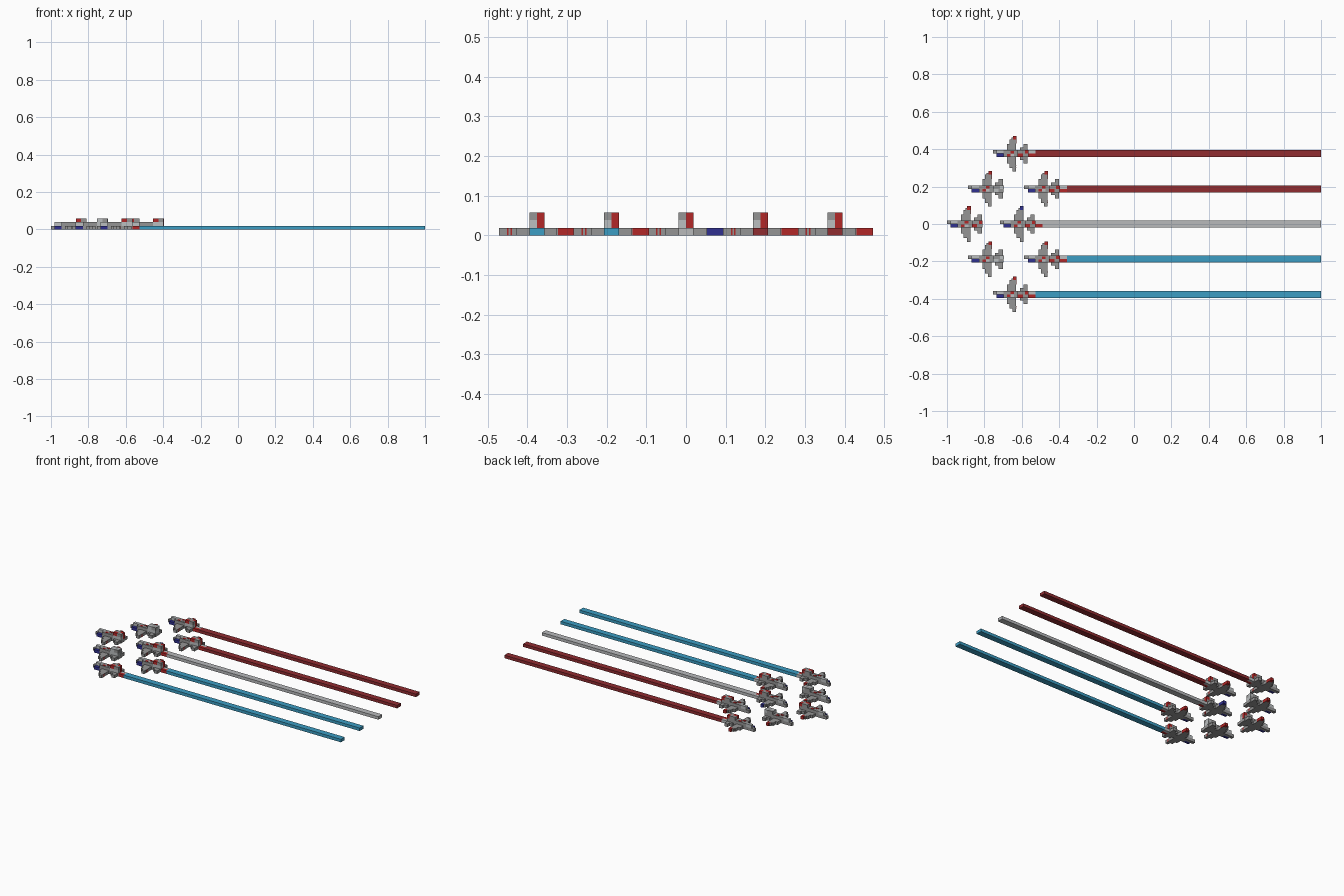
import bpy
import bmesh
from mathutils import Vector

cube = bpy.data.objects.get("Cube")
if cube:
    bpy.data.objects.remove(cube, do_unlink=True)

U = 0.019  # size of one building block


def material(name, red, green, blue):
    mat = bpy.data.materials.new(name)
    mat.use_nodes = True
    colour = (red, green, blue, 1)
    mat.diffuse_color = colour
    mat.node_tree.nodes["Principled BSDF"].inputs["Base Color"].default_value = colour
    return mat


grey = material("hull grey", 0.3, 0.3, 0.3)
light = material("light grey", 0.5, 0.52, 0.53)
red = material("marking red", 0.45, 0.02, 0.02)
navy = material("marking blue", 0.03, 0.03, 0.28)
smoke_red = material("smoke red", 0.28, 0.025, 0.03)
smoke_blue = material("smoke blue", 0.045, 0.34, 0.55)
smoke_white = material("smoke white", 0.48, 0.49, 0.5)


def block_mesh(name, blocks):
    """Mesh of boxes, each given as material, (x range), (y range), (z range) in blocks."""
    bm = bmesh.new()
    mats = []
    for mat, xs, ys, zs in blocks:
        if mat not in mats:
            mats.append(mat)
        low = Vector((xs[0], ys[0], zs[0])) * U
        high = Vector((xs[1], ys[1], zs[1])) * U
        made = bmesh.ops.create_cube(bm, size=1)["verts"]
        bmesh.ops.scale(bm, vec=high - low, verts=made)
        bmesh.ops.translate(bm, vec=(low + high) / 2, verts=made)
        for face in {f for v in made for f in v.link_faces}:
            face.material_index = mats.index(mat)
    mesh = bpy.data.meshes.new(name)
    bm.to_mesh(mesh)
    bm.free()
    for mat in mats:
        mesh.materials.append(mat)
    return mesh


def both_sides(mat, xs, inner, outer, zs):
    return [(mat, xs, (inner, outer), zs), (mat, xs, (-outer, -inner), zs)]


def place(name, mesh, x, y):
    obj = bpy.data.objects.new(name, mesh)
    obj.location = (x, y, 0)
    bpy.context.collection.objects.link(obj)
    return obj


floor, upper, top = (0, 1), (1, 2), (2, 3)
left, right, full = (0, 1), (-1, 0), (-1, 1)

# Nose, with the painted side panel
nose = block_mesh("nose", [
    (grey, (0, 3), left, floor),
    (light, (1, 3), left, upper),
    (navy, (1, 3), right, floor),
])

# Fuselage with small markings on its back
fuselage = block_mesh("fuselage", [
    (grey, (3, 10), full, floor),
    (grey, (3, 7), full, upper),
    (grey, (7, 10), left, upper),
    (light, (7, 10), right, upper),
    (red, (5, 6), (0.1, 0.8), (2, 2.1)),
    (red, (4, 5), (-0.8, -0.1), (2, 2.1)),
    (light, (5, 6), (-0.8, -0.1), (2, 2.1)),
])

# Stepped wings
wings = block_mesh("wings", (
    both_sides(grey, (4, 6.6), 1, 2.7, floor)
    + both_sides(grey, (4.7, 6.6), 2.7, 4, floor)
    + [(grey, (5.6, 6.6), (-5, -4), floor),
       (red, (6.6, 6.65), (-3.95, -3.75), floor),
       (red, (6.6, 6.65), (-3.5, -3.3), floor)]
))

# Tailplane
tailplane = block_mesh("tailplane", (
    both_sides(grey, (7.6, 9.8), 1, 1.8, floor)
    + both_sides(grey, (8.6, 9.8), 1.8, 2.7, floor)
))


# Left wing tip with a coloured trailing edge
def tip_mesh(colour):
    return block_mesh("wing_tip", [
        (grey, (5.2, 5.7), (4, 4.5), floor),
        (colour, (5.7, 6.6), (4, 5), floor),
        (colour, (6.6, 6.7), (2.8, 5), floor),
    ])


# Upright fin, split into a plain half and a marked half
def fin_mesh(colour):
    return block_mesh("fin", [
        (grey, (7, 9), left, top),
        (colour, (9, 10), left, top),
        (colour, (7, 8.5), right, top),
        (grey, (8.5, 10), right, top),
        (colour, (10, 10.05), left, (1, 3)),
    ])


# Exhaust nozzle
nozzle = block_mesh("nozzle", [
    (light, (10, 12), left, floor),
    (red, (10, 12), right, floor),
])

red_tip, navy_tip = tip_mesh(red), tip_mesh(navy)
red_fin, light_fin = fin_mesh(red), fin_mesh(light)

ROW = 0.188  # spacing between flight lines

# Formation: nose x, flight line, smoke colour, smoke start
formation = [
    (-1.0, 0, None, 0),
    (-0.887, 1, None, 0),
    (-0.887, -1, None, 0),
    (-0.755, 2, smoke_red, -0.53),
    (-0.755, -2, smoke_blue, -0.53),
    (-0.717, 0, smoke_white, -0.49),
    (-0.587, 1, smoke_red, -0.36),
    (-0.587, -1, smoke_blue, -0.36),
]

for x, line, smoke, start in formation:
    y = line * ROW
    for part in (nose, fuselage, wings, tailplane):
        place(part.name, part, x, y)
    place("wing_tip", navy_tip if smoke is smoke_white else red_tip, x, y)
    place("fin", red_fin if smoke or line == 0 else light_fin, x, y)
    if smoke:
        place("nozzle", nozzle, x, y)
        # Long smoke trail
        trail = block_mesh("smoke_trail", [(smoke, (start / U, 1 / U), full, floor)])
        place("smoke_trail", trail, 0, y)
